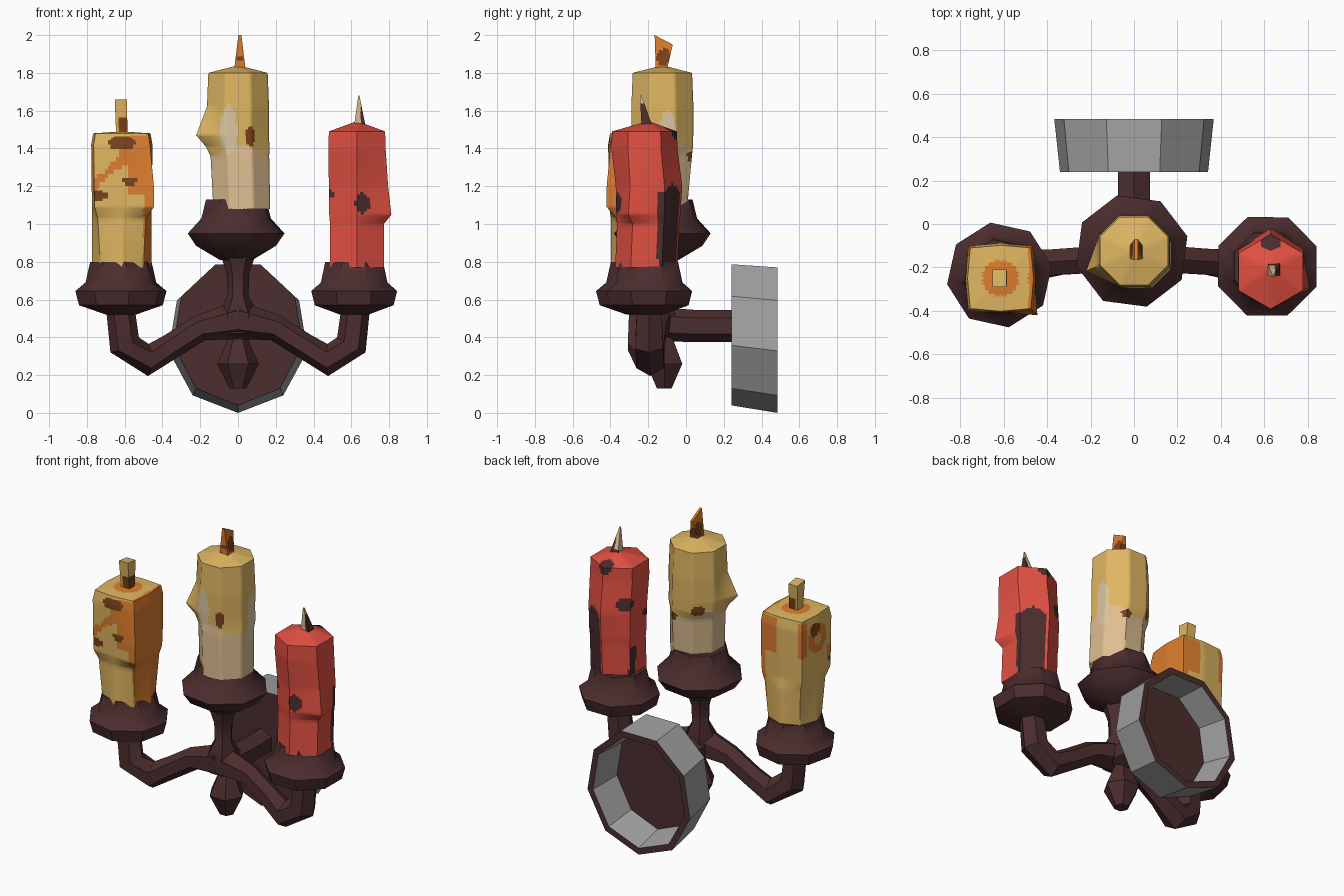
import bpy, bmesh, math
from mathutils import Vector

if "Cube" in bpy.data.objects:
    bpy.data.objects.remove(bpy.data.objects["Cube"])


def material(name, r, g, b):
    m = bpy.data.materials.new(name)
    lin = [((c / 255 + 0.055) / 1.055) ** 2.4 for c in (r, g, b)]
    m.diffuse_color = (*lin, 1)
    m.use_nodes = True
    m.node_tree.nodes["Principled BSDF"].inputs["Base Color"].default_value = m.diffuse_color
    return m


IRON = material("dark_iron", 76, 45, 46)
GREY = material("grey_metal", 160, 160, 160)
YELLOW = material("yellow_wax", 224, 183, 98)
CREAM = material("cream_wax", 222, 190, 145)
PALE = material("pale_drip", 220, 200, 162)
ORANGE = material("orange_wax", 220, 125, 46)
RED = material("red_wax", 226, 80, 66)
BURNT = material("burnt_brown", 122, 65, 28)


def loft(name, rings, mats, rule=None, cuts=0, peak=None, angle=40, bottom=True):
    """Skin equal-sized rings; end in a flat cap or a peak; colour faces by rule."""
    bm = bmesh.new()
    vs = [[bm.verts.new(p) for p in ring] for ring in rings]
    n = len(vs[0])
    for a, b in zip(vs, vs[1:]):
        for i in range(n):
            j = (i + 1) % n
            bm.faces.new((a[i], a[j], b[j], b[i]))
    if bottom:
        bm.faces.new(vs[0][::-1])
    if peak:
        top = bm.verts.new(peak)
        for i in range(n):
            bm.faces.new((vs[-1][i], vs[-1][(i + 1) % n], top))
    else:
        bm.faces.new(vs[-1])
    bmesh.ops.recalc_face_normals(bm, faces=bm.faces)
    if cuts:
        bmesh.ops.subdivide_edges(bm, edges=bm.edges[:], cuts=cuts, use_grid_fill=True)
    if rule:
        for f in bm.faces:
            f.material_index = mats.index(rule(f.calc_center_median()))
    me = bpy.data.meshes.new(name)
    bm.to_mesh(me)
    bm.free()
    for m in mats:
        me.materials.append(m)
    ob = bpy.data.objects.new(name, me)
    bpy.context.collection.objects.link(ob)
    bpy.ops.object.select_all(action='DESELECT')
    ob.select_set(True)
    bpy.context.view_layer.objects.active = ob
    if angle:
        bpy.ops.object.shade_smooth_by_angle(angle=math.radians(angle))
    return ob


def circle(cx, cy, z, r, n, rot=0):
    return [Vector((cx + r * math.cos(math.radians(rot) + math.tau * i / n),
                    cy + r * math.sin(math.radians(rot) + math.tau * i / n), z))
            for i in range(n)]


def lathe(name, cx, cy, profile, n, rot=0):
    return loft(name, [circle(cx, cy, z, r, n, rot) for z, r in profile], [IRON])


def tube(name, path, radii, side, n=6):
    pts = [Vector(p) for p in path]
    rings = []
    for i, (p, r) in enumerate(zip(pts, radii)):
        t = (pts[min(i + 1, len(pts) - 1)] - pts[max(i - 1, 0)]).normalized()
        u = t.cross(Vector(side)).normalized()
        v = u.cross(t)
        rings.append([p + r * (u * math.cos(math.tau * k / n) + v * math.sin(math.tau * k / n))
                      for k in range(n)])
    return loft(name, rings, [IRON])


def spot(p, c, rx, rz):
    return math.hypot(math.hypot(p.x - c[0], p.y - c[1]) / rx, (p.z - c[2]) / rz) < 1


def candle(name, cx, cy, n, rot, profile, peak, push, mats, rule, square=0):
    """Wax column; push moves single corners out as drips."""
    rings = []
    for k, (z, r, dx, dy) in enumerate(profile):
        ring = circle(cx + dx, cy + dy, z, r, n, rot)
        for i, p in enumerate(ring):
            c = Vector((cx + dx, cy + dy, z))
            if square and i % 2:
                p[:] = c + (p - c) * (1 + square * min(1, k / 2))
            if (k, i) in push:
                p[:] = c + (p - c).normalized() * push[k, i]
        rings.append(ring)
    loft(name, rings, mats, lambda p: rule(p - Vector((cx, cy, 0))), 9,
         (cx, cy, peak), angle=48, bottom=False)


# wall plate: open-backed nine-sided cup
def plate_ring(y, cz, r, sx):
    return [(r * sx * math.sin(math.tau * i / 9), y, cz - r * math.cos(math.tau * i / 9))
            for i in range(9)]


def plate_colour(p):
    if p.y < 0.255 or p.y > 0.48:
        return IRON
    return IRON if math.hypot(p.x, p.z - 0.41) < 0.15 else GREY


loft("wall_plate", [plate_ring(0.24, 0.425, 0.385, 0.9), plate_ring(0.485, 0.397, 0.397, 0.94),
                    plate_ring(0.485, 0.397, 0.355, 0.94), plate_ring(0.29, 0.42, 0.33, 0.9)],
     [IRON, GREY], plate_colour, angle=0)

# stem, hub post and finial
tube("wall_stem", [(0, -0.16, 0.47), (0, 0.05, 0.46), (0, 0.26, 0.46)], [0.09, 0.085, 0.085], (1, 0, 0))
lathe("centre_post", 0, -0.15, [(0.42, 0.09), (0.52, 0.11), (0.62, 0.055), (0.74, 0.06), (0.86, 0.1)], 6)
lathe("finial", 0, -0.115, [(0.42, 0.04), (0.26, 0.11), (0.13, 0.045)], 6)

# side arms and candle cups
CUP = [(0.52, 0.08), (0.57, 0.225), (0.645, 0.245), (0.69, 0.19), (0.8, 0.165)]
for side, s, cx, cy in (("left", -1, -0.62, -0.235), ("right", 1, 0.615, -0.195)):
    tube(side + "_arm", [(0, -0.16, 0.49), (s * 0.2, -0.165, 0.45), (s * 0.35, -0.175, 0.355),
                         (s * 0.475, -0.19, 0.28), (s * 0.6, cy, 0.36), (s * 0.625, cy, 0.57)],
         [0.1, 0.07, 0.068, 0.085, 0.085, 0.075], (0, 1, 0))
    lathe(side + "_cup", cx, cy, CUP, 8, 10 if s < 0 else 22)
lathe("centre_cup", -0.01, -0.125,
      [(0.81, 0.09), (0.885, 0.22), (0.95, 0.265), (1.03, 0.19), (1.13, 0.165)], 8, 15)


# centre candle: yellow wax melting over cream
def centre_colour(p):
    if (spot(p, (0.07, -0.17, 1.46), 0.03, 0.055) or spot(p, (-0.1, 0.14, 1.42), 0.045, 0.035)
            or spot(p, (0.08, 0.16, 1.36), 0.04, 0.025)):
        return BURNT
    if spot(p, (-0.05, -0.16, 1.5), 0.045, 0.13) or spot(p, (0.165, 0.03, 1.45), 0.05, 0.15):
        return PALE
    edge = 1.39 + 0.03 * math.sin(3 * math.atan2(p.y, p.x))
    return YELLOW if p.z > edge else CREAM


candle("centre_candle", 0, -0.125, 8, 22.5,
       [(1.08, 0.163, 0.02, -0.02), (1.36, 0.168, 0.01, -0.01), (1.41, 0.175, 0.005, 0),
        (1.47, 0.177, 0, 0), (1.62, 0.178, 0, 0), (1.8, 0.17, 0, 0)], 1.84,
       {(3, 4): 0.24, (2, 4): 0.19, (1, 1): 0.18},
       [YELLOW, CREAM, PALE, BURNT], centre_colour)


# left candle: squarish, yellow with orange runs
def left_colour(p):
    x, y, z = p
    if (spot(p, (0.0, -0.15, 1.43), 0.07, 0.035) or spot(p, (-0.12, -0.15, 1.15), 0.045, 0.025)
            or spot(p, (0.04, -0.16, 1.23), 0.04, 0.025) or spot(p, (-0.15, 0.03, 1.4), 0.05, 0.04)):
        return BURNT
    if z > 1.47:
        return ORANGE if math.hypot(x, y) < 0.085 or x > 0.13 else YELLOW
    if x > 0.115 or (y < -0.1 and x > 0.04 and z > 1.16):
        return ORANGE
    if y < -0.1 and abs(z - (1.2 + (x + 0.15) * 1.0)) < 0.05 + 0.03 * math.sin(20 * x):
        return ORANGE
    if x < -0.12 and 0.035 < math.hypot(y, z - 1.33) < 0.09:
        return ORANGE
    if y > 0.1 and z > 1.25 and (x > 0.03 or x < -0.12):
        return ORANGE
    return YELLOW


candle("left_candle", -0.615, -0.25, 8, 0,
       [(0.77, 0.158, 0, 0.01), (1.03, 0.157, 0, 0.01), (1.09, 0.157, 0, 0),
        (1.2, 0.16, 0, 0), (1.42, 0.162, 0, 0), (1.48, 0.152, 0, 0)], 1.49,
       {(2, 7): 0.24, (3, 7): 0.24}, [YELLOW, ORANGE, BURNT], left_colour, square=0.3)


# right candle: red with dark stains
def right_colour(p):
    if (spot(p, (0.03, -0.16, 1.11), 0.04, 0.055) or spot(p, (-0.15, -0.08, 1.16), 0.04, 0.025)
            or spot(p, (0, 0.13, 1.5), 0.05, 0.06) or spot(p, (-0.12, 0.1, 1.26), 0.06, 0.035)):
        return IRON
    if p.y > 0.05 and p.x > 0.02 and p.z < 1.22 - 0.8 * abs(p.x - 0.08):
        return IRON
    if p.x < -0.08 and p.y > 0.02 and p.z < 0.98 and p.y < 0.08:
        return IRON
    return RED


candle("right_candle", 0.63, -0.2, 6, 30,
       [(0.77, 0.165, 0, -0.01), (1.0, 0.165, 0, 0), (1.05, 0.17, 0, 0),
        (1.2, 0.172, 0, 0), (1.4, 0.175, 0, -0.02), (1.49, 0.172, 0, -0.02)], 1.545,
       {(2, 5): 0.21, (3, 5): 0.19, (3, 1): 0.18}, [RED, IRON], right_colour)


# wicks: tapered four-sided slivers
def wick(name, base, top, mats, rule):
    def quad(cx, cy, z, hx, hy, tilt):
        return [(cx + a * hx, cy + b * hy, z - tilt * b)
                for a, b in ((-1, -1), (1, -1), (1, 1), (-1, 1))]
    loft(name, [quad(*base), quad(*top)], mats, rule, 7, angle=0)


wick("centre_wick", (0.01, -0.13, 1.82, 0.03, 0.03, 0), (0.01, -0.118, 1.975, 0.008, 0.048, 0.025),
     [ORANGE, BURNT], lambda p: BURNT if spot(p, (0.01, -0.12, 1.88), 0.045, 0.05) else ORANGE)
wick("left_wick", (-0.615, -0.25, 1.47, 0.03, 0.025, 0), (-0.62, -0.25, 1.655, 0.032, 0.04, 0.005),
     [YELLOW, BURNT], lambda p: BURNT if p.z < 1.57 and p.x > -0.63 else YELLOW)
wick("right_wick", (0.645, -0.205, 1.51, 0.032, 0.03, 0), (0.64, -0.24, 1.68, 0.003, 0.004, 0),
     [CREAM, IRON], lambda p: IRON if p.x > 0.65 or p.y > -0.19 else CREAM)
